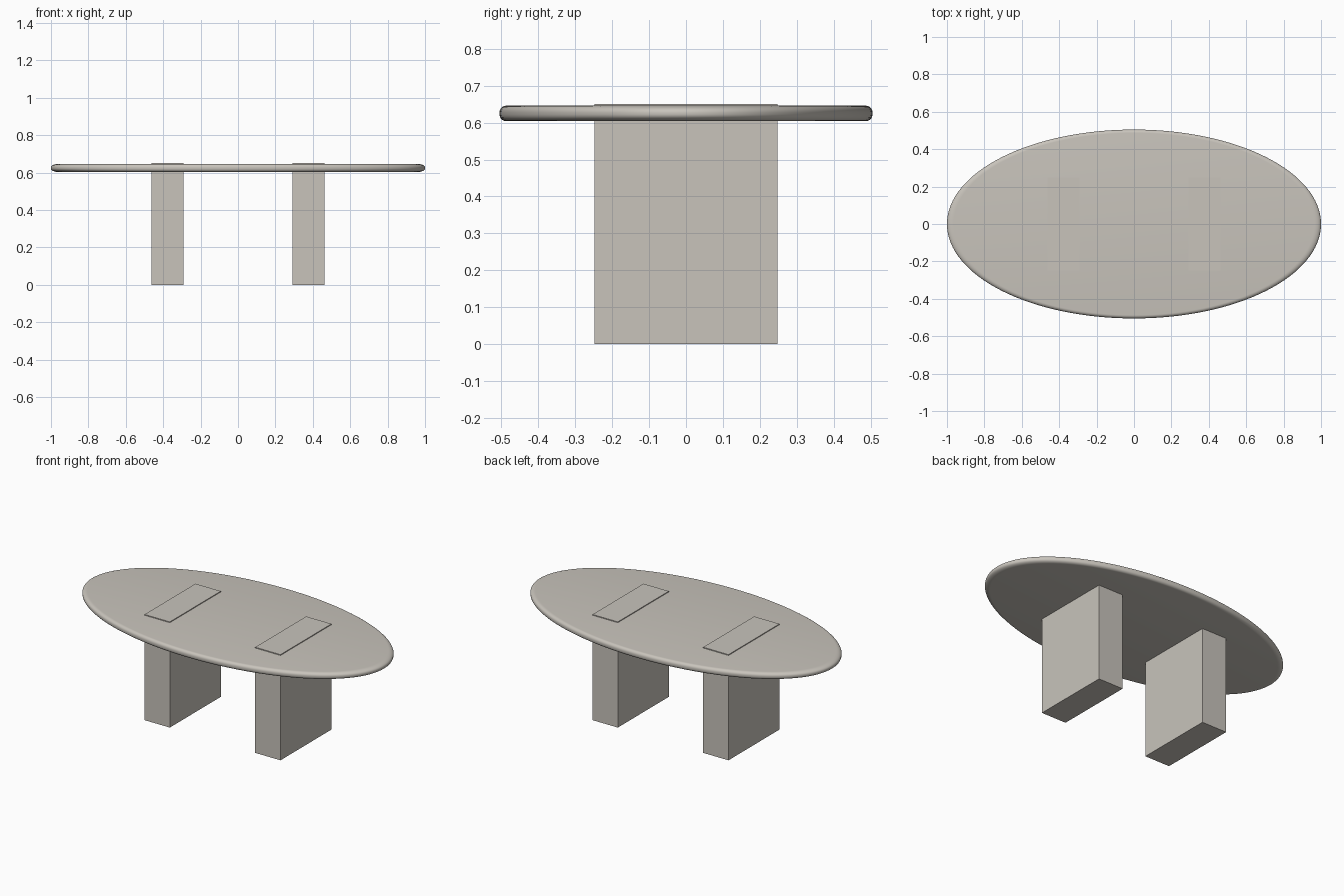
import bpy, bmesh, math

if "Cube" in bpy.data.objects:
    bpy.data.objects.remove(bpy.data.objects["Cube"])

stone = bpy.data.materials.new("warm grey stone")
stone.diffuse_color = (0.58, 0.55, 0.50, 1)
stone.use_nodes = True
stone.node_tree.nodes["Principled BSDF"].inputs["Base Color"].default_value = stone.diffuse_color


def add_object(name, bm):
    mesh = bpy.data.meshes.new(name)
    bm.to_mesh(mesh)
    bm.free()
    mesh.materials.append(stone)
    obj = bpy.data.objects.new(name, mesh)
    bpy.context.collection.objects.link(obj)
    return obj


# Oval top: a rounded-edge disc stretched along x
RX, RY, Z0, Z1, ROUND = 1.0, 0.505, 0.604, 0.646, 0.018
bm = bmesh.new()
bmesh.ops.create_cone(bm, cap_ends=True, segments=128, radius1=RY, radius2=RY, depth=Z1 - Z0)
rims = [e for e in bm.edges if abs(e.verts[0].co.z - e.verts[1].co.z) < 1e-6]
bmesh.ops.bevel(bm, geom=rims, offset=ROUND, segments=6, profile=0.5, affect='EDGES')
bmesh.ops.scale(bm, vec=(RX / RY, 1, 1), verts=bm.verts)
bmesh.ops.translate(bm, vec=(0, 0, (Z0 + Z1) / 2), verts=bm.verts)
top = add_object("oval_table_top", bm)
bpy.context.view_layer.objects.active = top
top.select_set(True)
bpy.ops.object.shade_smooth_by_angle(angle=math.radians(40))

# Two block legs that pass just through the top
for side, name in ((-1, "left_leg"), (1, "right_leg")):
    bm = bmesh.new()
    bmesh.ops.create_cube(bm, size=1)
    bmesh.ops.scale(bm, vec=(0.172, 0.496, 0.651), verts=bm.verts)
    bmesh.ops.translate(bm, vec=(side * 0.377, 0, 0.3255), verts=bm.verts)
    add_object(name, bm)
